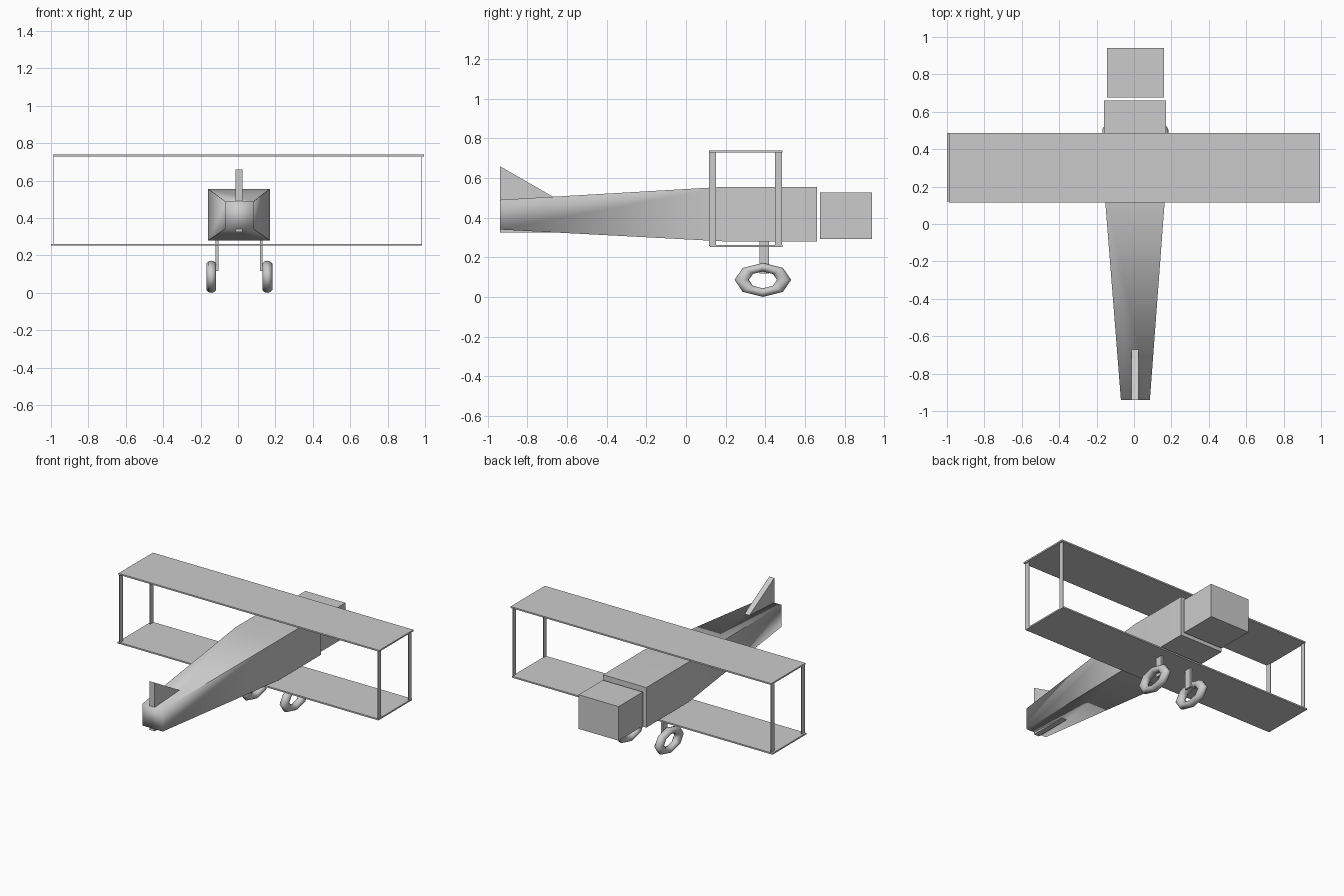
import bpy
import bmesh
from math import radians, pi
from mathutils import Matrix

if "Cube" in bpy.data.objects:
    bpy.data.objects.remove(bpy.data.objects["Cube"], do_unlink=True)

# Single plain grey material
grey = bpy.data.materials.new("light_grey")
grey.use_nodes = True
COLOUR = (0.6, 0.6, 0.6, 1)
grey.diffuse_color = COLOUR
grey.node_tree.nodes["Principled BSDF"].inputs["Base Color"].default_value = COLOUR


def add_object(name, bm):
    bmesh.ops.recalc_face_normals(bm, faces=bm.faces)
    mesh = bpy.data.meshes.new(name)
    bm.to_mesh(mesh)
    bm.free()
    mesh.materials.append(grey)
    obj = bpy.data.objects.new(name, mesh)
    bpy.context.collection.objects.link(obj)
    return obj


def box(name, xs, ys, zs):
    bm = bmesh.new()
    bmesh.ops.create_cube(bm, size=1)
    for v in bm.verts:
        v.co = [sum(r) / 2 + c * (r[1] - r[0]) for c, r in zip(v.co, (xs, ys, zs))]
    return add_object(name, bm)


# Fuselage: square sections lofted from tail to nose (y, x range, z range)
sections = [
    (-0.94, (-0.07, 0.085), (0.34, 0.49)),
    (0.2, (-0.16, 0.17), (0.28, 0.556)),
    (0.66, (-0.16, 0.17), (0.28, 0.556)),
]
bm = bmesh.new()
rings = []
for y, (x0, x1), (z0, z1) in sections:
    corners = ((x0, z0), (x1, z0), (x1, z1), (x0, z1))
    rings.append([bm.verts.new((x, y, z)) for x, z in corners])
for a, b in zip(rings, rings[1:]):
    for i in range(4):
        j = (i + 1) % 4
        bm.faces.new((a[i], a[j], b[j], b[i]))
bm.faces.new(rings[0])
bm.faces.new(rings[-1])
for f in bm.faces:
    f.smooth = True
# Crisp long edges and nose, soft tail end
for e in bm.edges:
    ya, yb = (v.co.y for v in e.verts)
    e.smooth = abs(ya - yb) < 0.01 and ya < 0.5
add_object("fuselage", bm)

# Engine block ahead of the fuselage
box("engine_block", (-0.145, 0.16), (0.677, 0.94), (0.293, 0.528))

# Tail fin, a wedge reaching through to a small skid below
bm = bmesh.new()
profile = ((-0.94, 0.325), (-0.67, 0.325), (-0.67, 0.505), (-0.94, 0.66))
face = bm.faces.new([bm.verts.new((-0.014, y, z)) for y, z in profile])
side = bmesh.ops.extrude_face_region(bm, geom=[face])["geom"]
bmesh.ops.translate(bm, vec=(0.038, 0, 0),
                    verts=[g for g in side if isinstance(g, bmesh.types.BMVert)])
add_object("tail_fin", bm)

# Wings
box("upper_wing", (-0.99, 0.995), (0.115, 0.487), (0.729, 0.739))
box("lower_wing", (-1.0, 0.985), (0.12, 0.487), (0.252, 0.262))

# Thin struts joining the wing tips
for side, x in (("right", -0.985), ("left", 0.982)):
    for place, y in (("front", 0.116), ("rear", 0.448)):
        box(f"{side}_{place}_strut", (x - 0.002, x + 0.002), (y, y + 0.036), (0.257, 0.734))


# Octagonal ring tyre lying in the yz plane, squashed in height
def wheel(name, x):
    major, minor, around, tube = 0.107, 0.036, 8, 10
    bm = bmesh.new()
    circle = bmesh.ops.create_circle(
        bm, segments=tube, radius=minor,
        matrix=Matrix.Translation((0, major, 0)))["verts"]
    for v in circle:
        v.co.x *= 0.77
    bmesh.ops.spin(bm, geom=bm.verts[:] + bm.edges[:], cent=(0, 0, 0), axis=(1, 0, 0),
                   angle=2 * pi, steps=around, use_merge=True)
    bmesh.ops.remove_doubles(bm, verts=bm.verts, dist=0.0005)
    for v in bm.verts:
        v.co = (v.co.x + x, v.co.y + 0.388, v.co.z * 0.6 + 0.086)
    for f in bm.faces:
        f.smooth = True
    add_object(name, bm)


# Landing gear, centred on the fuselage
for side, s in (("right", -1), ("left", 1)):
    wheel(f"{side}_wheel", 0.007 + s * 0.15)
    x = 0.006 + s * 0.118
    box(f"{side}_gear_leg", (x - 0.007, x + 0.007), (0.37, 0.42), (0.117, 0.285))
